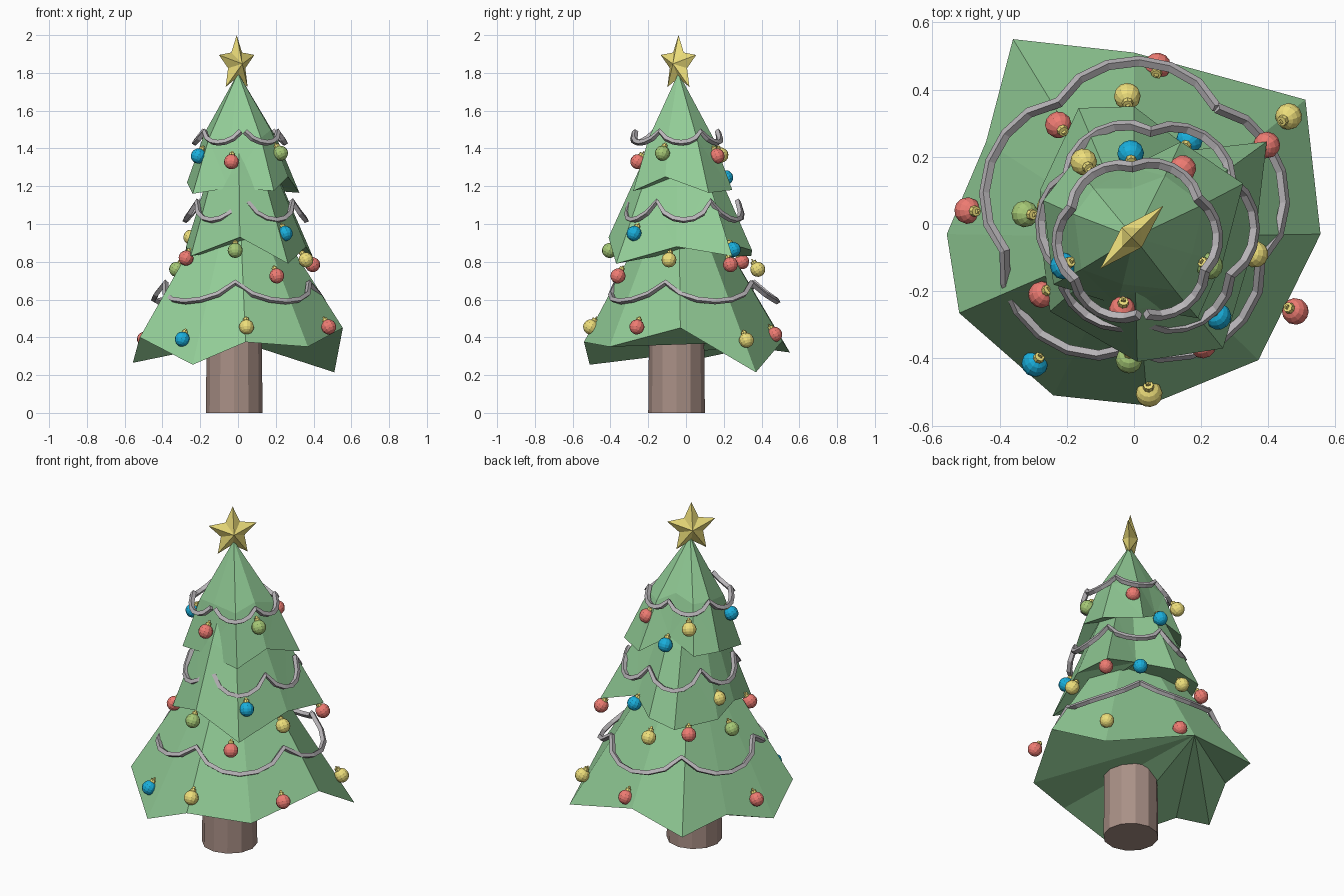
import bpy, bmesh, math
from mathutils import Vector, Matrix

cube = bpy.data.objects.get("Cube")
if cube:
    bpy.data.objects.remove(cube, do_unlink=True)


def material(name, color):
    mat = bpy.data.materials.new(name)
    mat.diffuse_color = (*color, 1)
    mat.use_nodes = True
    mat.node_tree.nodes["Principled BSDF"].inputs["Base Color"].default_value = (*color, 1)
    return mat


green = material("needle_green", (.29, .61, .31))
brown = material("bark_brown", (.4, .28, .24))
silver = material("garland_silver", (.48, .46, .48))
gold = material("gold", (.86, .74, .2))
red = material("ornament_red", (.86, .2, .17))
blue = material("ornament_blue", (.01, .43, .72))
olive = material("ornament_olive", (.38, .58, .18))


def finish(bm, name, *mats):
    bmesh.ops.recalc_face_normals(bm, faces=bm.faces)
    mesh = bpy.data.meshes.new(name)
    bm.to_mesh(mesh)
    bm.free()
    for mat in mats:
        mesh.materials.append(mat)
    obj = bpy.data.objects.new(name, mesh)
    bpy.context.collection.objects.link(obj)
    return obj


def fan(bm, ring, tip):
    """Close a ring of vertices with triangles to one point."""
    for a, b in zip(ring, ring[1:] + ring[:1]):
        bm.faces.new((a, b, tip))


def bough_tier(name, rim, peak, bulge):
    """Faceted cone with an uneven rim; the underside fans out from the first rim point."""
    bm = bmesh.new()
    apex = Vector((0, -.04, peak))
    low, mid = [], []
    for point in rim:
        p = Vector(point)
        out = Vector((p.x, p.y, 0)).normalized()
        low.append(bm.verts.new(p))
        mid.append(bm.verts.new(p.lerp(apex, .45) + out * bulge))
    for i in range(len(rim)):
        j = (i + 1) % len(rim)
        bm.faces.new((low[i], low[j], mid[j], mid[i]))
    fan(bm, mid, bm.verts.new(apex))
    for a, b in zip(low[1:], low[2:]):
        bm.faces.new((low[0], b, a))
    bmesh.ops.triangulate(bm, faces=bm.faces)
    finish(bm, name, green)


# Trunk
bm = bmesh.new()
bmesh.ops.create_cone(bm, cap_ends=True, segments=12, radius1=.15, radius2=.145,
                      depth=.5, matrix=Matrix.Translation((-.02, -.05, .25)))
finish(bm, "trunk", brown)

# Three tiers of boughs
bough_tier("lower_boughs", [
    (0, .51, .38), (-.36, .55, .32), (-.44, .245, .36), (-.557, -.03, .265),
    (-.52, -.265, .4), (-.24, -.51, .255), (.04, -.54, .375),
    (.37, -.405, .35), (.555, -.03, .45), (.51, .37, .215)], 1.32, 0)
bough_tier("middle_boughs", [
    (.17, .22, .9), (0, .35, .86), (-.165, .345, .83), (-.28, .1, .83),
    (-.275, -.06, .88), (-.25, -.26, .83), (.01, -.41, .93),
    (.265, -.37, .79), (.36, -.05, .88), (.395, .245, .83)], 1.7, .01)
bough_tier("upper_boughs", [
    (-.01, .17, 1.28), (-.18, .185, 1.21), (-.27, .07, 1.22), (-.24, -.18, 1.16),
    (-.05, -.24, 1.19), (.19, -.28, 1.175), (.265, -.11, 1.25),
    (.325, .12, 1.165), (.14, .245, 1.18)], 1.8, .03)


# Garlands hung in swags
def garland(name, center, radius, sag_out, low, high, start, swags, span, steps=6):
    curve = bpy.data.curves.new(name, "CURVE")
    curve.dimensions = "3D"
    curve.bevel_depth = .016
    curve.bevel_resolution = 0
    curve.use_fill_caps = True
    spline = curve.splines.new("POLY")
    spline.use_smooth = False
    spline.points.add(swags * steps)
    for i, point in enumerate(spline.points):
        t = i / steps
        sag = math.sin(math.pi * (t % 1)) ** .7
        angle = math.radians(start + span * t)
        r = radius + sag_out * sag
        point.co = (center[0] + r * math.cos(angle), center[1] + r * math.sin(angle),
                    high + (low - high) * sag, 1)
    obj = bpy.data.objects.new(name, curve)
    bpy.context.collection.objects.link(obj)
    curve.materials.append(silver)
    bpy.ops.object.select_all(action="DESELECT")
    obj.select_set(True)
    bpy.context.view_layer.objects.active = obj
    bpy.ops.object.convert(target="MESH")


garland("lower_garland", (0, .03), .4, .055, .59, .69, 52, 5, 72)
garland("middle_garland", (.04, -.01), .285, .035, 1.02, 1.12, 271, 6, 59)
garland("upper_garland", (.01, -.05), .22, .02, 1.43, 1.49, 277, 6, 59)


# Hanging ornaments, each with a tilted gold cap and loop
def ornament(name, spot, mat):
    bm = bmesh.new()
    bmesh.ops.create_uvsphere(bm, u_segments=12, v_segments=8, radius=.04)
    ball_faces = set(bm.faces)
    bmesh.ops.create_cone(bm, cap_ends=True, segments=8, radius1=.017, radius2=.015,
                          depth=.016, matrix=Matrix.Translation((0, 0, .043)))
    bmesh.ops.create_cone(bm, cap_ends=True, segments=6, radius1=.008, radius2=.008, depth=.006,
                          matrix=Matrix.Translation((0, 0, .056)) @ Matrix.Rotation(math.pi / 2, 4, "X"))
    for face in bm.faces:
        face.material_index = 0 if face in ball_faces else 1
    inward = Vector((-spot[0], -spot[1], 0)).normalized()
    tilt = (inward * .6 + Vector((0, 0, 1))).to_track_quat("Z", "Y")
    obj = finish(bm, name, mat, gold)
    obj.matrix_world = Matrix.Translation(spot) @ tilt.to_matrix().to_4x4()


ornaments = {
    "red": (red, [(.07, .47, .415), (-.225, .295, .8), (.145, .165, 1.36), (.395, .235, .785),
                  (-.495, .04, .39), (-.275, -.21, .82), (.205, -.36, .725),
                  (-.035, -.255, 1.33), (.48, -.26, .455)]),
    "yellow": (gold, [(-.02, .38, .76), (-.15, .185, 1.365), (.46, .32, .385), (-.25, .05, .93),
                      (.36, -.09, .81), (.045, -.505, .455)]),
    "blue": (blue, [(-.01, .21, 1.245), (.165, .25, .865), (-.21, -.125, 1.36),
                    (.25, -.275, .95), (-.295, -.415, .39)]),
    "olive": (olive, [(-.325, .03, .76), (.225, -.125, 1.375), (-.015, -.405, .86)]),
}
for label, (mat, spots) in ornaments.items():
    for n, spot in enumerate(spots, 1):
        ornament(f"{label}_ornament_{n}", spot, mat)

# Faceted star on the tip, turned diagonally
bm = bmesh.new()
ring = []
for i in range(10):
    angle = math.pi * i / 5
    r = .074 if i % 2 else .152
    ring.append(bm.verts.new((.92 * r * math.sin(angle), 0, r * math.cos(angle))))
for side in (-1, 1):
    fan(bm, ring, bm.verts.new((0, side * .042, 0)))
star = finish(bm, "star", gold)
star.location = (-.007, -.04, 1.848)
star.rotation_euler.z = math.pi / 4
